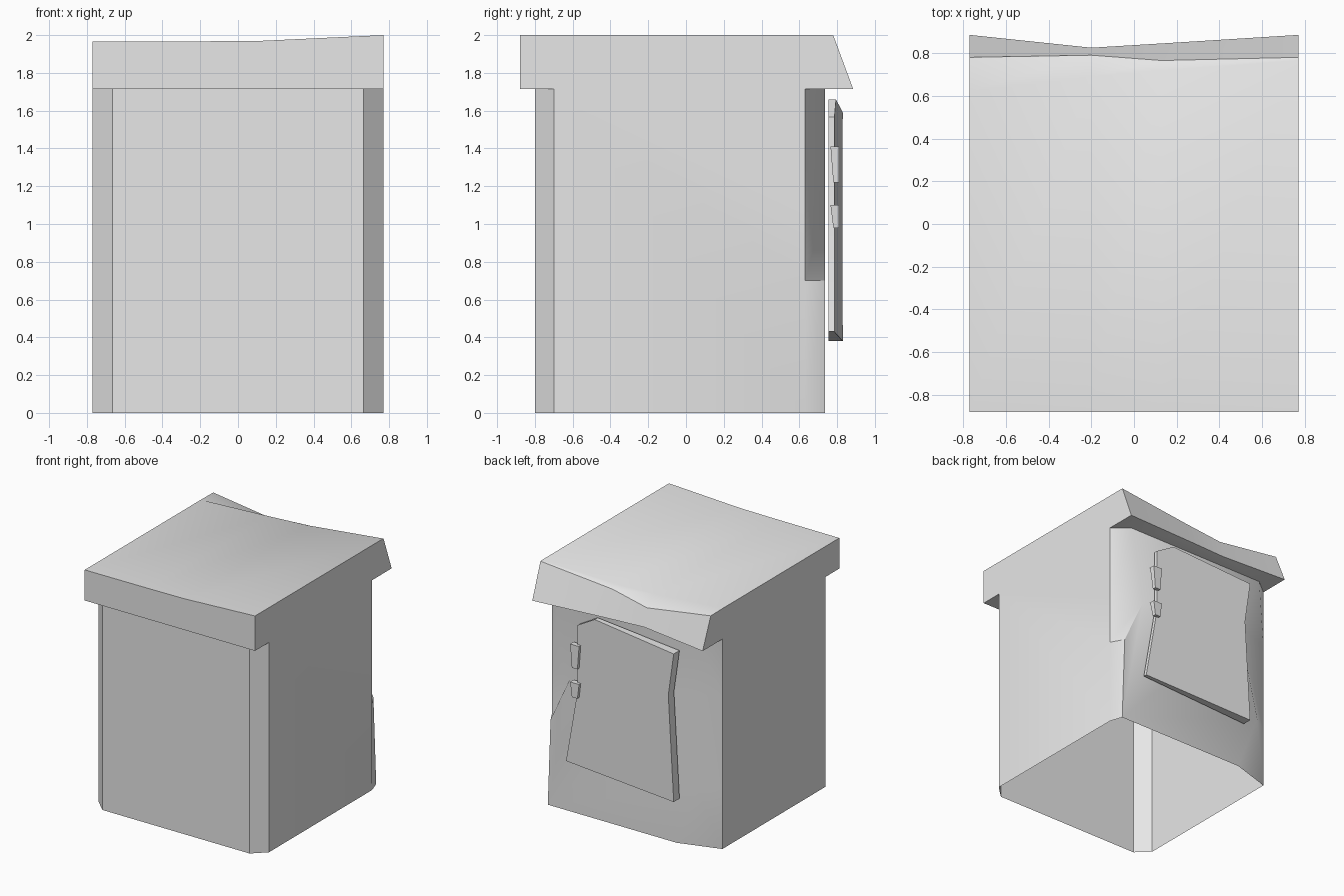
import bpy, bmesh, math

cube = bpy.data.objects.get("Cube")
if cube:
    bpy.data.objects.remove(cube, do_unlink=True)

grey = bpy.data.materials.new("plain_grey")
grey.use_nodes = True
colour = (0.8, 0.8, 0.8, 1)
grey.diffuse_color = colour
grey.node_tree.nodes["Principled BSDF"].inputs["Base Color"].default_value = colour


def make_object(name, polygons, angle=30):
    """Weld a list of polygons into one mesh object."""
    bm = bmesh.new()
    for poly in polygons:
        bm.faces.new([bm.verts.new(p) for p in poly])
    bmesh.ops.remove_doubles(bm, verts=bm.verts, dist=0.0005)
    bmesh.ops.recalc_face_normals(bm, faces=bm.faces)
    mesh = bpy.data.meshes.new(name)
    bm.to_mesh(mesh)
    bm.free()
    mesh.materials.append(grey)
    obj = bpy.data.objects.new(name, mesh)
    bpy.context.collection.objects.link(obj)
    bpy.ops.object.select_all(action='DESELECT')
    obj.select_set(True)
    bpy.context.view_layer.objects.active = obj
    bpy.ops.object.shade_smooth_by_angle(angle=math.radians(angle))
    return obj


def bridge(a, b, closed=False):
    """Quads between two rows of points."""
    n = len(a)
    return [[a[i], a[(i + 1) % n], b[(i + 1) % n], b[i]]
            for i in range(n if closed else n - 1)]


W, EAVE = 0.77, 1.715          # half width, underside of the roof
FRONT, BACK, SIDE_BACK = -0.80, 0.735, 0.63
SIDE_FRONT, FRONT_X = -0.70, 0.665

# Body: open-bottomed shell with a warped back wall
left_crease = [(0.64, EAVE), (0.53, 1.09), (0.71, 0.70), (0.735, 0)]
right_crease = [(-0.64, EAVE), (-0.44, 1.24), (-0.62, 0.49), (-0.43, 0)]
left_row = [(x, BACK, z) for x, z in left_crease]
right_row = [(x, BACK, z) for x, z in right_crease]


def column(x, y):
    return [(x, y, EAVE), (x, y, 0)]


body = [left_row + right_row[::-1]]
body += bridge(column(-FRONT_X, FRONT), column(FRONT_X, FRONT))
for s, row in ((1, left_row), (-1, right_row)):
    edge = [(s * W, SIDE_BACK, p[2]) for p in row]
    body += bridge(row, edge)
    body.append(edge + column(s * W, SIDE_FRONT)[::-1])
    body += bridge(column(s * W, SIDE_FRONT), column(s * FRONT_X, FRONT))
make_object("body", body)

# Roof: sagging cap lofted across its width
ROOF_FRONT = -0.88
stations = [
    (-W, 1.965, (0.62, 1.965), (0.78, 1.963), (0.885, EAVE)),
    (-0.2, 1.967, (0.69, 1.955), (0.79, 1.88), (0.825, 1.735)),
    (0.13, 1.97, (0.72, 1.958), (0.765, 1.935), (0.845, 1.73)),
    (W, 2.0, (0.765, 2.0), (0.78, 1.998), (0.885, EAVE)),
]
rows = [[(x, ROOF_FRONT, EAVE), (x, ROOF_FRONT, top)] + [(x, y, z) for y, z in rear]
        for x, top, *rear in stations]
roof = [rows[0], rows[-1]]
for a, b in zip(rows, rows[1:]):
    roof += bridge(a, b)

# Soffits under the front and back overhangs
roof.append([(-W, ROOF_FRONT, EAVE), (W, ROOF_FRONT, EAVE), (W, SIDE_FRONT, EAVE),
             (FRONT_X, FRONT, EAVE), (-FRONT_X, FRONT, EAVE), (-W, SIDE_FRONT, EAVE)])
inner = [(-W, SIDE_BACK, EAVE), right_row[0], left_row[0], (W, SIDE_BACK, EAVE)]
roof += bridge(inner, [r[-1] for r in rows])
make_object("roof", roof)

# Door: crooked slab that thickens away from the hinges
outline = [(0.43, 1.567), (0.27, 1.66), (-0.47, 1.59), (-0.42, 1.24),
           (-0.47, 0.38), (0.535, 0.43), (0.43, 1.03)]


def door_y(x):
    return 0.785 + 0.045 * min(1, max(0, (0.45 - x) / 0.9))


door_inner = [(x, 0.755, z) for x, z in outline]
door_outer = [(x, door_y(x), z) for x, z in outline]
door = [door_inner] + bridge(door_inner, door_outer, closed=True)
g = door_outer
door += [[g[0], g[1], g[2], g[3], g[6]], [g[6], g[3], g[4], g[5]]]
make_object("door", door)


# Hinges: blocks tapering downwards
def hinge(name, z_low, z_high):
    def ring(z, half, y0):
        return [(0.44 - half, y0, z), (0.44 + half, y0, z),
                (0.44 + half, 0.81, z), (0.44 - half, 0.81, z)]
    low, high = ring(z_low, 0.025, 0.78), ring(z_high, 0.04, 0.765)
    make_object(name, [low, high] + bridge(low, high, closed=True))


hinge("upper_hinge", 1.22, 1.41)
hinge("lower_hinge", 0.98, 1.10)
